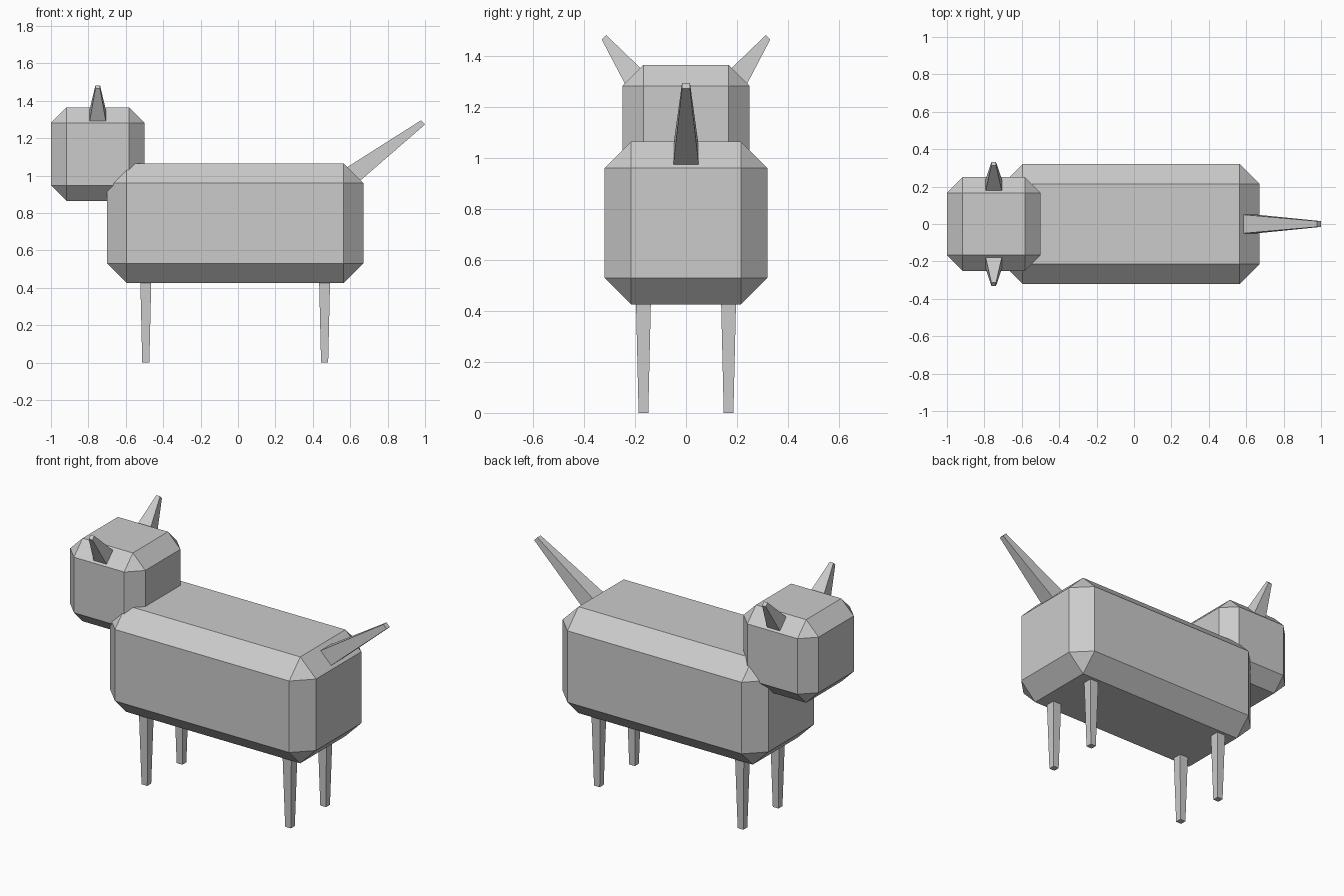
import bpy, bmesh
from mathutils import Vector

if "Cube" in bpy.data.objects:
    bpy.data.objects.remove(bpy.data.objects["Cube"])


def finish(bm, name):
    bmesh.ops.recalc_face_normals(bm, faces=bm.faces[:])
    me = bpy.data.meshes.new(name)
    bm.to_mesh(me)
    bm.free()
    ob = bpy.data.objects.new(name, me)
    bpy.context.collection.objects.link(ob)
    return ob


def chamfered_box(name, lo, hi, chamfer):
    lo, hi = Vector(lo), Vector(hi)
    bm = bmesh.new()
    bmesh.ops.create_cube(bm, size=1)
    for v in bm.verts:
        v.co = (lo + hi) / 2 + v.co * (hi - lo)
    bmesh.ops.bevel(bm, geom=bm.edges[:], offset=chamfer, offset_type='OFFSET',
                    segments=1, profile=0.5, affect='EDGES')
    return finish(bm, name)


def spike(name, base, tip, u, v, r_base, r_tip, sink=0.04):
    """Square tapered limb; both ends lie parallel to u, v. The root is sunk into its parent."""
    base, tip = Vector(base), Vector(tip)
    u, v = Vector(u).normalized(), Vector(v).normalized()
    root = base + (base - tip) * sink
    r_root = r_base + (r_base - r_tip) * sink
    bm = bmesh.new()
    corners = ((-1, -1), (1, -1), (1, 1), (-1, 1))
    a, b = [[bm.verts.new(c + u * r * i + v * r * j) for i, j in corners]
            for c, r in ((root, r_root), (tip, r_tip))]
    bm.faces.new(a)
    bm.faces.new(b)
    for i in range(4):
        k = (i + 1) % 4
        bm.faces.new((a[i], a[k], b[k], b[i]))
    return finish(bm, name)


# Body and head
chamfered_box("body", (-0.70, -0.32, 0.425), (0.67, 0.32, 1.065), 0.105)
chamfered_box("head", (-1.0, -0.25, 0.865), (-0.50, 0.25, 1.365), 0.083)

# Legs and ears, one set per side
for side, s in (("near", -1), ("far", 1)):
    for end, x in (("front", -0.493), ("rear", 0.463)):
        spike(f"{end}_leg_{side}", (x, s * 0.167, 0.425), (x, s * 0.167, 0),
              (1, 0, 0), (0, 1, 0), 0.029, 0.019)
    spike(f"ear_{side}", (-0.75, s * 0.21, 1.323), (-0.75, s * 0.3215, 1.473),
          (1, 0, 0), (0, s, -1), 0.043, 0.0125)

# Tail
spike("tail", (0.62, 0, 1.01), (0.989, 0, 1.284), (0, 1, 0), (1, 0, -1), 0.05, 0.0155)
